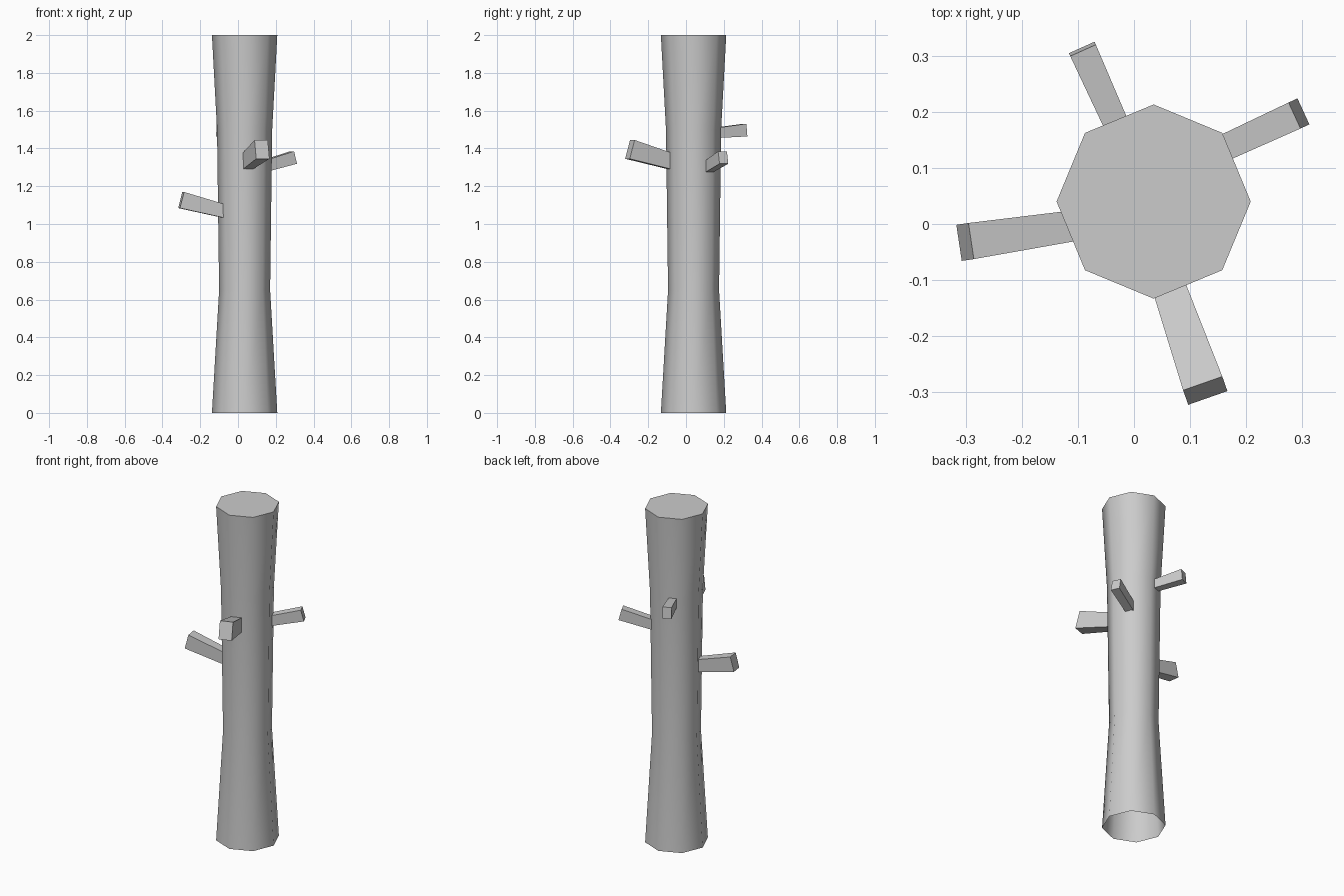
import bpy, bmesh, math
from mathutils import Vector

if "Cube" in bpy.data.objects:
    bpy.data.objects.remove(bpy.data.objects["Cube"], do_unlink=True)

# Single grey bark colour
bark = bpy.data.materials.new("bark_grey")
bark.use_nodes = True
GREY = (0.6, 0.6, 0.6, 1)
bark.diffuse_color = GREY
bark.node_tree.nodes["Principled BSDF"].inputs["Base Color"].default_value = GREY


def make_object(name, bm):
    mesh = bpy.data.meshes.new(name)
    bm.to_mesh(mesh)
    bm.free()
    mesh.materials.append(bark)
    obj = bpy.data.objects.new(name, mesh)
    bpy.context.collection.objects.link(obj)
    return obj


# Trunk: eight-sided waisted tube, flat cap on top, open underneath
def build_trunk(centre, profile, sides=8):
    bm = bmesh.new()
    rings = []
    for z, r in profile:
        angles = [math.tau * i / sides for i in range(sides)]
        rings.append([bm.verts.new((centre[0] + r * math.cos(a),
                                    centre[1] + r * math.sin(a), z)) for a in angles])
    for low, high in zip(rings, rings[1:]):
        for i in range(sides):
            j = (i + 1) % sides
            bm.faces.new((low[i], low[j], high[j], high[i])).smooth = True
    bm.faces.new(rings[-1])
    for edge in rings[-1][0].link_faces[0].edges:
        edge.smooth = True
    for i in range(sides):
        bm.edges.get((rings[-1][i], rings[-1][(i + 1) % sides])).smooth = False
    return make_object("trunk", bm)


# Branch stub: square bar that widens from its root to its tip
def build_branch(name, root, tip, root_size, tip_size):
    root, tip = Vector(root), Vector(tip)
    axis = (tip - root).normalized()
    side = axis.cross(Vector((0, 0, 1))).normalized()
    up = side.cross(axis)
    root = root - axis * 0.08  # sink the root into the trunk
    bm = bmesh.new()
    ends = []
    for point, (w, h) in ((root, root_size), (tip, tip_size)):
        ends.append([bm.verts.new(point + side * (w / 2 * sx) + up * (h / 2 * sz))
                     for sx, sz in ((-1, -1), (1, -1), (1, 1), (-1, 1))])
    a, b = ends
    bm.faces.new(a)
    bm.faces.new(b)
    for i in range(4):
        j = (i + 1) % 4
        bm.faces.new((a[i], a[j], b[j], b[i]))
    bmesh.ops.recalc_face_normals(bm, faces=bm.faces)
    return make_object(name, bm)


build_trunk((0.035, 0.04), [(0, 0.173), (0.65, 0.135), (1.5, 0.146), (2, 0.173)])

build_branch("front_branch", (0.065, -0.12, 1.343), (0.127, -0.297, 1.395),
             (0.054, 0.08), (0.074, 0.103))
build_branch("right_branch", (-0.12, -0.005, 1.08), (-0.301, -0.032, 1.127),
             (0.051, 0.068), (0.065, 0.088))
build_branch("left_branch", (0.168, 0.139, 1.315), (0.294, 0.197, 1.352),
             (0.045, 0.058), (0.051, 0.068))
build_branch("back_branch", (-0.035, 0.185, 1.485), (-0.092, 0.312, 1.497),
             (0.042, 0.05), (0.05, 0.067))
